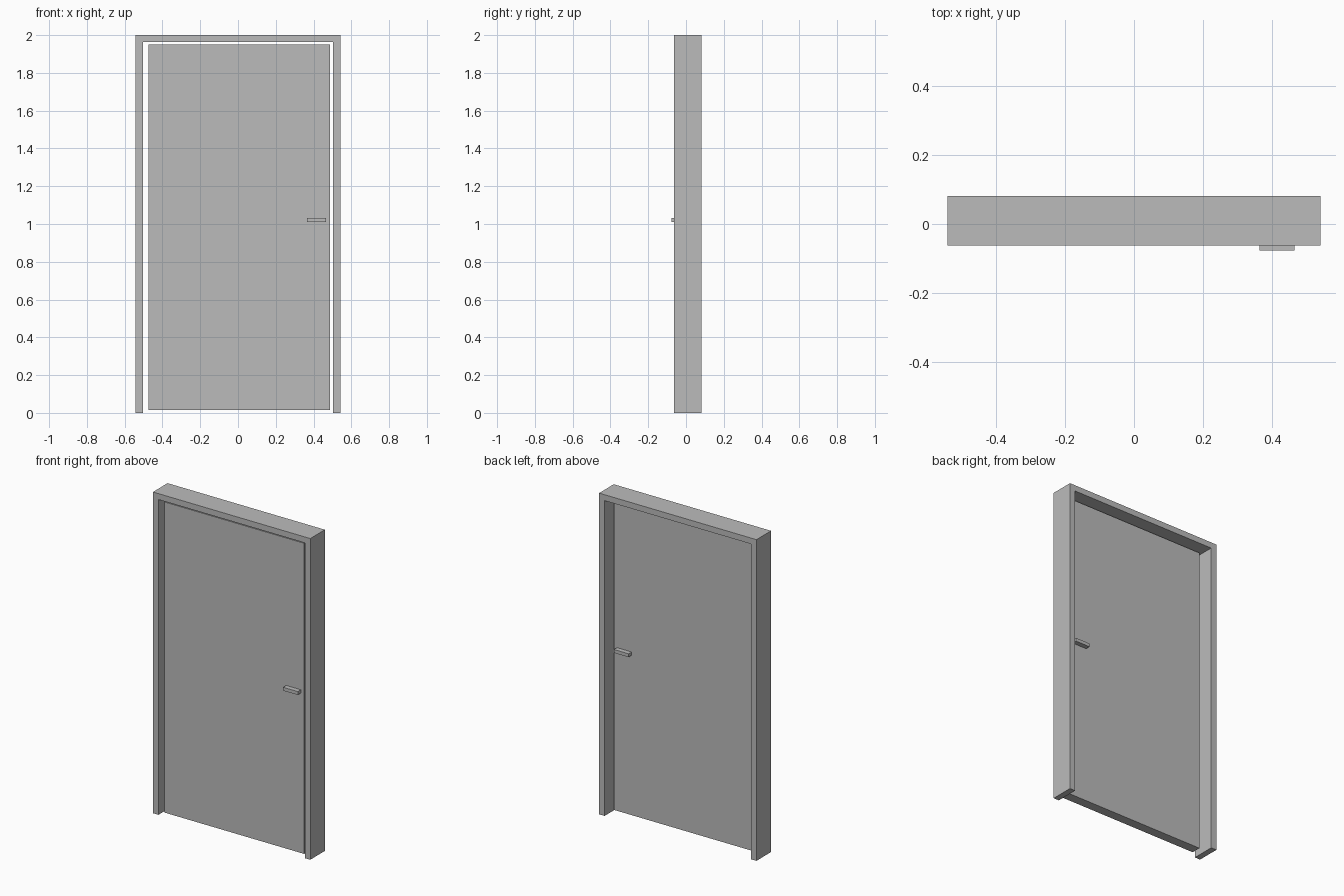
import bpy
import bmesh

if "Cube" in bpy.data.objects:
    bpy.data.objects.remove(bpy.data.objects["Cube"])

grey = bpy.data.materials.new("plain grey")
grey.diffuse_color = (0.5, 0.5, 0.5, 1.0)
grey.use_nodes = True
grey.node_tree.nodes["Principled BSDF"].inputs["Base Color"].default_value = grey.diffuse_color


def extrude_profile(name, profile, y0, y1):
    """Extrude an x-z outline from y0 back to y1."""
    bm = bmesh.new()
    face = bm.faces.new([bm.verts.new((x, y0, z)) for x, z in profile])
    res = bmesh.ops.extrude_face_region(bm, geom=[face])
    moved = [g for g in res["geom"] if isinstance(g, bmesh.types.BMVert)]
    bmesh.ops.translate(bm, verts=moved, vec=(0, y1 - y0, 0))
    bmesh.ops.recalc_face_normals(bm, faces=bm.faces)
    mesh = bpy.data.meshes.new(name)
    bm.to_mesh(mesh)
    bm.free()
    mesh.materials.append(grey)
    obj = bpy.data.objects.new(name, mesh)
    bpy.context.collection.objects.link(obj)
    return obj


def rect(x0, x1, z0, z1):
    return [(x0, z0), (x1, z0), (x1, z1), (x0, z1)]


# Door frame: two jambs and a lintel in one outline, open at the floor
OUT, INN, TOP, HEAD = 0.542, 0.504, 2.0, 1.963
extrude_profile("door_frame",
                [(-OUT, 0), (-INN, 0), (-INN, HEAD), (INN, HEAD),
                 (INN, 0), (OUT, 0), (OUT, TOP), (-OUT, TOP)],
                -0.063, 0.081)

# Door leaf, set slightly toward the hinge-free side with gaps all round
FRONT, BACK = -0.047, 0.013
extrude_profile("door_leaf", rect(-0.474, 0.488, 0.016, 1.95), FRONT, BACK)

# Handles on both faces of the leaf
REACH = 0.03
handle = rect(0.365, 0.466, 1.011, 1.032)
extrude_profile("front_handle", handle, FRONT - REACH, FRONT)
extrude_profile("back_handle", handle, BACK, BACK + REACH)
